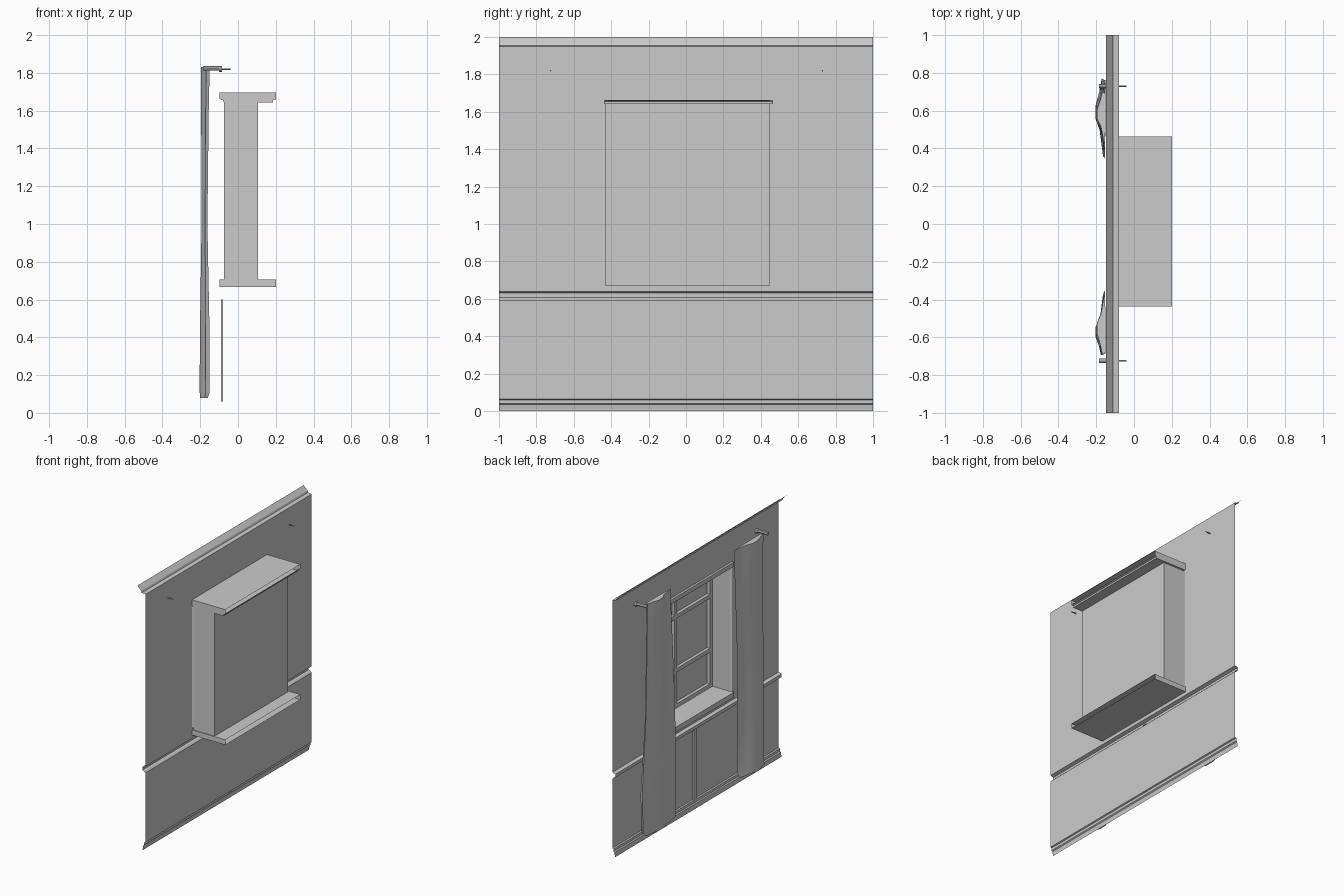
import bpy, bmesh, math

cube = bpy.data.objects.get("Cube")
if cube:
    bpy.data.objects.remove(cube, do_unlink=True)

plaster = bpy.data.materials.new("plain grey")
plaster.use_nodes = True
GREY = (0.6, 0.6, 0.6, 1)
plaster.diffuse_color = GREY
plaster.node_tree.nodes["Principled BSDF"].inputs["Base Color"].default_value = GREY


def finish(name, bm, smooth=False):
    me = bpy.data.meshes.new(name)
    bm.to_mesh(me)
    bm.free()
    me.materials.append(plaster)
    ob = bpy.data.objects.new(name, me)
    bpy.context.collection.objects.link(ob)
    if smooth:
        bpy.ops.object.select_all(action="DESELECT")
        ob.select_set(True)
        bpy.context.view_layer.objects.active = ob
        bpy.ops.object.shade_smooth_by_angle(angle=math.radians(35))
    return ob


def strip(name, profile, y0, y1, caps=False):
    """Sweep an (x, z) profile along y; it is left open between its ends."""
    bm = bmesh.new()
    a = [bm.verts.new((x, y0, z)) for x, z in profile]
    b = [bm.verts.new((x, y1, z)) for x, z in profile]
    for i in range(len(profile) - 1):
        bm.faces.new((a[i], a[i + 1], b[i + 1], b[i]))
    if caps:
        bm.faces.new(a[::-1])
        bm.faces.new(b)
    return finish(name, bm)


def box(name, lo, hi, open_back=False):
    """Box from corner to corner, optionally without its outer (+x) face."""
    bm = bmesh.new()
    bmesh.ops.create_cube(bm, size=1)
    for v in bm.verts:
        v.co = [l + (c + 0.5) * (h - l) for c, l, h in zip(v.co, lo, hi)]
    bm.normal_update()
    if open_back:
        back = [f for f in bm.faces if f.normal.x > 0.9]
        bmesh.ops.delete(bm, geom=back, context="FACES")
    return finish(name, bm)


def plane(name, corners):
    bm = bmesh.new()
    bm.faces.new([bm.verts.new(c) for c in corners])
    return finish(name, bm)


WALL = -0.08
Y0, Y1, Z0, Z1 = -0.433, 0.449, 0.672, 1.663   # window recess
GLASS = 0.105

# Wall around the window opening
strip("wall_below_window", [(WALL, 0.64), (WALL, Z0)], -1, 1)
strip("wall_above_window", [(WALL, Z1), (WALL, 1.95)], -1, 1)
strip("wall_right_side", [(WALL, Z0), (WALL, Z1)], -1, Y0)
strip("wall_left_side", [(WALL, Z0), (WALL, Z1)], Y1, 1)

# Mouldings and wainscot
strip("baseboard", [(-0.102, 0), (-0.102, 0.01), (-0.098, 0.034),
                    (-0.09, 0.04), (-0.09, 0.06), (WALL, 0.064)], -1, 1)
strip("wainscot_panel", [(WALL, 0.064), (WALL, 0.592)], -1, 1)
strip("chair_rail", [(WALL, 0.592), (-0.09, 0.602), (-0.105, 0.608),
                     (-0.105, 0.632), (WALL, 0.64)], -1, 1)
strip("crown_moulding", [(WALL, 1.95), (-0.11, 1.955), (-0.115, 1.968),
                         (-0.147, 2.0)], -1, 1)
box("panel_stile", (-0.091, 0, 0.06), (WALL, 0.035, 0.6), True)

# Window recess: jambs, glass, head and sill
for side, y in (("right", Y0), ("left", Y1)):
    plane(side + "_jamb", [(-0.073, y, Z0), (GLASS, y, Z0),
                           (GLASS, y, Z1), (-0.073, y, Z1)])
strip("window_glass", [(GLASS, Z0), (GLASS, Z1)], Y0, Y1)
strip("window_head", [(0.2, 1.66), (0.185, 1.655), (0.185, 1.642),
                      (-0.073, 1.642), (-0.08, 1.655), (-0.097, 1.662),
                      (-0.097, 1.695), (0.2, 1.695)], -0.438, 0.464, True)
box("window_sill", (-0.097, -0.438, 0.666), (0.2, 0.464, 0.705), True)

# Sash frame and glazing bars
for name, ya, yb, za, zb in (
        ("sash_bottom", Y0, Y1, 0.705, 0.735),
        ("sash_top", Y0, Y1, 1.61, 1.642),
        ("sash_right", Y0, Y0 + 0.03, 0.705, 1.642),
        ("sash_left", Y1 - 0.03, Y1, 0.705, 1.642),
        ("upper_bar", Y0, Y1, 1.385, 1.415),
        ("lower_bar", Y0, Y1, 0.975, 1.005),
        ("centre_bar", -0.005, 0.021, 0.705, 1.642)):
    box(name, (0.08, ya, za), (GLASS - 0.001, yb, zb))

# Curtains: lofted folds, as (fraction across, depth) from the inner edge
FOLDS = [(0, 0.1), (0.12, 0.25), (0.36, 0.55), (0.5, 1),
         (0.68, 1), (0.84, 0.65), (1, 0.4)]


def curtain(name, sign, levels):
    bm = bmesh.new()
    rings = []
    for z, inner, outer, back, front in levels:
        pts = [(back + (front - back) * d, inner + (outer - inner) * t)
               for t, d in FOLDS]
        pts += [(back, outer - 0.01), (back, (inner + outer) / 2)]
        rings.append([bm.verts.new((x, sign * y, z)) for x, y in pts])
    n = len(rings[0])
    for a, b in zip(rings, rings[1:]):
        for i in range(n):
            j = (i + 1) % n
            bm.faces.new((a[i], a[j], b[j], b[i]))
    bm.faces.new(rings[0])
    bm.faces.new(rings[-1])
    bmesh.ops.recalc_face_normals(bm, faces=bm.faces)
    finish(name, bm, smooth=True)


curtain("left_curtain", 1, [
    (0.08, 0.36, 0.74, -0.16, -0.2), (0.11, 0.35, 0.76, -0.15, -0.203),
    (0.4, 0.34, 0.77, -0.15, -0.202), (1.0, 0.37, 0.73, -0.162, -0.193),
    (1.6, 0.4, 0.71, -0.155, -0.195), (1.83, 0.41, 0.7, -0.15, -0.195)])
curtain("right_curtain", -1, [
    (0.08, 0.41, 0.69, -0.16, -0.2), (0.11, 0.4, 0.695, -0.15, -0.203),
    (0.4, 0.39, 0.69, -0.15, -0.202), (1.0, 0.38, 0.68, -0.162, -0.193),
    (1.6, 0.36, 0.68, -0.155, -0.195), (1.83, 0.355, 0.69, -0.15, -0.195)])


# Curtain hooks: a thick knob on a thin pin through the wall
def rod(name, x0, x1, y, z, radius):
    bm = bmesh.new()
    bmesh.ops.create_cone(bm, segments=8, radius1=radius, radius2=radius,
                          depth=x1 - x0, cap_ends=True)
    for v in bm.verts:
        a, b, c = v.co
        v.co = ((x0 + x1) / 2 + c, y + b, z - a)
    bmesh.ops.recalc_face_normals(bm, faces=bm.faces)
    finish(name, bm, smooth=True)


for side, y in (("left", 0.73), ("right", -0.724)):
    rod(side + "_hook", -0.185, -0.1, y, 1.824, 0.012)
    rod(side + "_hook_plate", -0.1, -0.085, y, 1.82, 0.016)
    rod(side + "_hook_pin", -0.1, -0.04, y, 1.82, 0.004)
